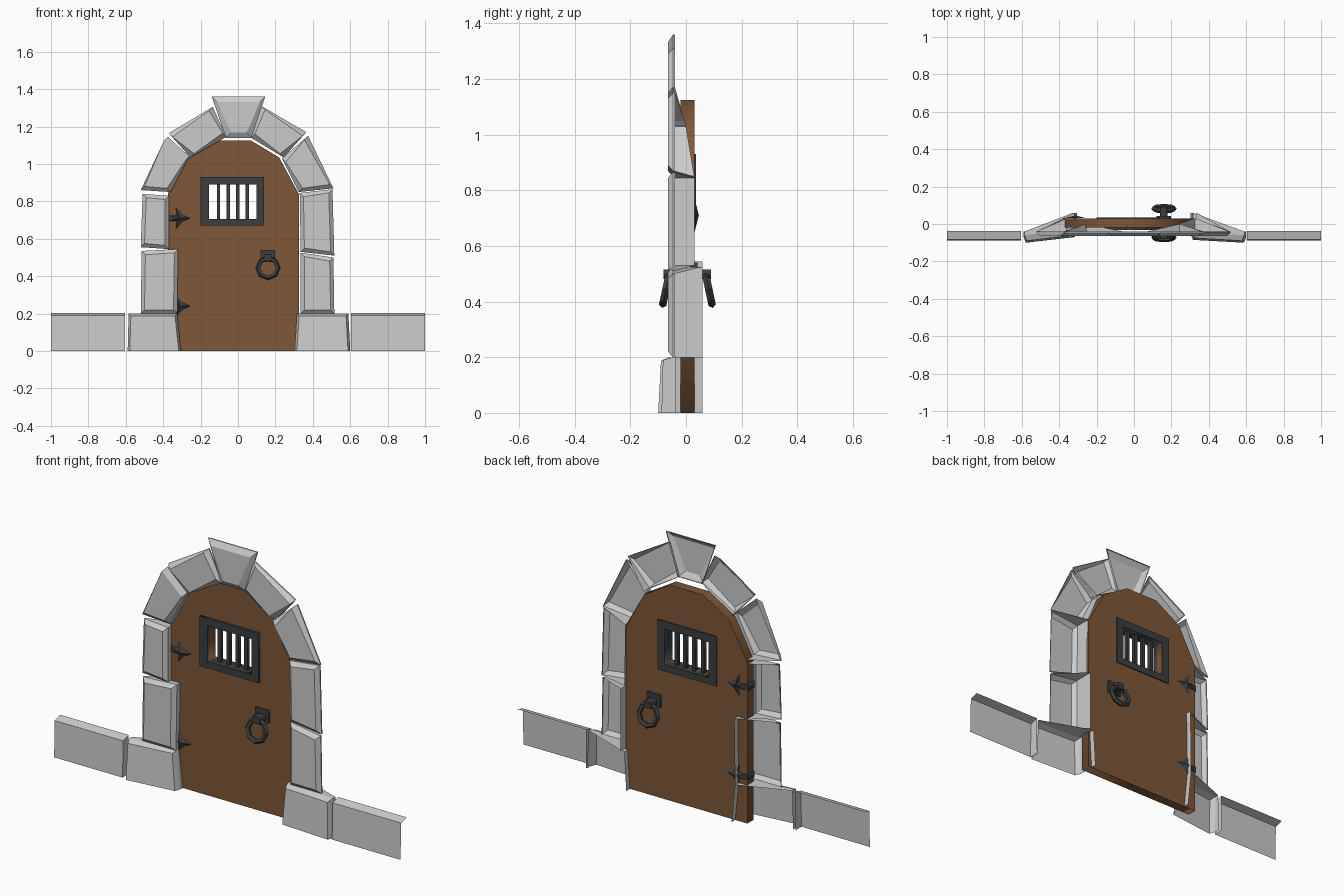
import bpy, bmesh, math
from mathutils import Vector

if "Cube" in bpy.data.objects:
    bpy.data.objects.remove(bpy.data.objects["Cube"])


def material(name, rgb):
    m = bpy.data.materials.new(name)
    m.diffuse_color = (*rgb, 1)
    m.use_nodes = True
    m.node_tree.nodes["Principled BSDF"].inputs["Base Color"].default_value = m.diffuse_color
    return m


wood = material("wood", (0.21, 0.095, 0.04))
iron = material("iron", (0.045, 0.048, 0.05))


def mesh_object(name, verts, faces, mat=None):
    me = bpy.data.meshes.new(name)
    me.from_pydata([tuple(v) for v in verts], [], faces)
    bm = bmesh.new()
    bm.from_mesh(me)
    bmesh.ops.recalc_face_normals(bm, faces=bm.faces)
    # open shells: make the front face look toward -y
    front = min(bm.faces, key=lambda f: f.calc_center_median().y)
    if name.endswith("stone") and front.normal.y > 0:
        bmesh.ops.reverse_faces(bm, faces=bm.faces)
    bm.to_mesh(me)
    bm.free()
    ob = bpy.data.objects.new(name, me)
    bpy.context.collection.objects.link(ob)
    if mat:
        me.materials.append(mat)
    return ob


def slab(name, outlines, y0, y1, mat):
    """Extruded outline in the xz plane; a second outline makes a hole."""
    cu = bpy.data.curves.new(name, 'CURVE')
    cu.dimensions = '2D'
    cu.fill_mode = 'BOTH'
    cu.extrude = (y1 - y0) / 2
    for pts in outlines:
        sp = cu.splines.new('POLY')
        sp.points.add(len(pts) - 1)
        for p, (x, z) in zip(sp.points, pts):
            p.co = (x, z, 0, 1)
        sp.use_cyclic_u = True
    cu.materials.append(mat)
    ob = bpy.data.objects.new(name, cu)
    ob.rotation_euler.x = math.pi / 2
    ob.location.y = (y0 + y1) / 2
    bpy.context.collection.objects.link(ob)
    bpy.ops.object.select_all(action='DESELECT')
    ob.select_set(True)
    bpy.context.view_layer.objects.active = ob
    bpy.ops.object.convert(target='MESH')
    return ob


def rect(x0, x1, z0, z1):
    return [(x0, z0), (x1, z0), (x1, z1), (x0, z1)]


def box(name, x0, x1, y0, y1, z0, z1, mat):
    return slab(name, [rect(x0, x1, z0, z1)], y0, y1, mat)


def stone(name, corners, backs, fronts=(-0.065,) * 4, inset=0.02, lip=0.018):
    """Open-backed block: back rim, front rim and a bevelled face."""
    c = sum((Vector(p) for p in corners), Vector((0, 0))) / 4
    rings = [[], [], []]
    for (x, z), b, f in zip(corners, backs, fronts):
        ix = x + math.copysign(inset, c.x - x)
        iz = z + math.copysign(inset, c.y - z) if z > 0 else 0
        rings[0].append((x, b, z))
        rings[1].append((x, min(f + lip, b - 0.002), z))
        rings[2].append((ix, f, iz))
    faces = [(8, 9, 10, 11)]
    for r in (0, 4):
        for i in range(4):
            j = (i + 1) % 4
            if corners[i][1] > 0 or corners[j][1] > 0:
                faces.append((r + i, r + j, r + 4 + j, r + 4 + i))
    return mesh_object(name + "_stone", rings[0] + rings[1] + rings[2], faces)


# Arch stones: corners ordered outer low, outer high, inner high, inner low
O = -0.04
jamb, mid = (O, O, 0.06, 0.06), (O, O, 0.03, 0.03)
shoulder, crown = (O, O, 0.0, 0.03), (O, O, -0.04, 0.0)
stone("left_jamb", [(-.52, .2), (-.515, .535), (-.32, .545), (-.325, .2)], jamb)
stone("right_jamb", [(.515, .2), (.51, .5), (.335, .525), (.335, .2)], jamb)
stone("left_middle", [(-.52, .555), (-.51, .84), (-.37, .83), (-.37, .545)], mid)
stone("right_middle", [(.515, .51), (.505, .865), (.33, .845), (.335, .53)], mid)
stone("left_shoulder", [(-.52, .86), (-.375, 1.145), (-.26, 1.04), (-.36, .85)], shoulder)
stone("right_shoulder", [(.51, .87), (.375, 1.15), (.235, 1.03), (.325, .85)], shoulder)
stone("left_crown", [(-.37, 1.165), (-.135, 1.305), (-.062, 1.145), (-.255, 1.035)], crown)
stone("right_crown", [(.365, 1.17), (.125, 1.31), (.07, 1.14), (.245, 1.035)], crown)
stone("key", [(-.14, 1.36), (.145, 1.36), (.075, 1.14), (-.065, 1.14)], (O,) * 4, inset=0.028)

# Base stones beside the door
stone("left_base", [(-.59, 0), (-.585, .2), (-.325, .2), (-.305, 0)],
      (O, O, 0.06, 0.06), (-.1, -.09, -.062, -.07), 0.012, 0.03)
stone("right_base", [(.6, 0), (.59, .2), (.315, .2), (.303, 0)],
      (O, O, 0.06, 0.06), (-.1, -.09, -.075, -.085), 0.012, 0.03)

# Low wall runs: front, sloping top and inner end return
for s, side in ((-1, "left"), (1, "right")):
    prof = [(-.088, 0), (-.083, .19), (-.038, .203)]
    v = [(s * x, y, z) for x in (.605, 1) for y, z in prof]
    v.append((s * .605, -.038, 0))
    mesh_object(side + "_wall_stone", v, [(0, 3, 4, 1), (1, 4, 5, 2), (0, 1, 2, 6)])

# Door leaf with window opening
door = [(-.375, 0), (.325, 0), (.325, .84), (.22, 1.035), (.07, 1.125),
        (-.12, 1.125), (-.27, 1.035), (-.375, .84)]
opening = rect(-.155, .1, .705, .89)
slab("door", [door, opening], -.02, .03, wood)

# Window frame and bars
slab("window_frame", [rect(-.2, .14, .67, .93), opening], -.032, .036, iron)
for i in range(4):
    x = -.155 + .255 * (i + 1) / 5
    box("window_bar", x - .009, x + .009, -.006, .014, .70, .895, iron)

# Arrow-shaped hinges on both faces, joined round the door edge
half = [(0, .016), (.045, .014), (.04, .06), (.08, .016)]
outline = half + [(.117, 0)] + [(x, -z) for x, z in reversed(half)]
for z0 in (.24, .71):
    for base, apex in ((-.021, -.038), (.031, .046)):
        v = [(-.372 + x, base, z0 + z) for x, z in outline]
        v.append((-.372 + .058, apex, z0))
        n = len(outline)
        mesh_object("hinge", v, [(i, (i + 1) % n, n) for i in range(n)]
                    + [tuple(range(n))], iron)
    box("hinge_wrap", -.38, -.368, -.022, .032, z0 - .016, z0 + .016, iron)

# Ring handles on both faces: plate, post and tilted octagonal ring
for s, face in ((-1, -.02), (1, .03)):
    ys = sorted((face, face + s * .012))
    slab("handle_plate", [rect(.12, .198, .475, .54)], *ys, iron)
    ys = sorted((face, face + s * .06))
    box("handle_post", .14, .18, *ys, .482, .516, iron)
    tilt = math.radians(12)
    bpy.ops.mesh.primitive_torus_add(
        major_segments=8, minor_segments=5, major_radius=.054, minor_radius=.014,
        location=(.16, face + s * .052, .444),
        rotation=(math.pi / 2 + s * tilt, 0, 0))
    ring = bpy.context.object
    ring.name = "handle_ring"
    ring.data.materials.append(iron)
